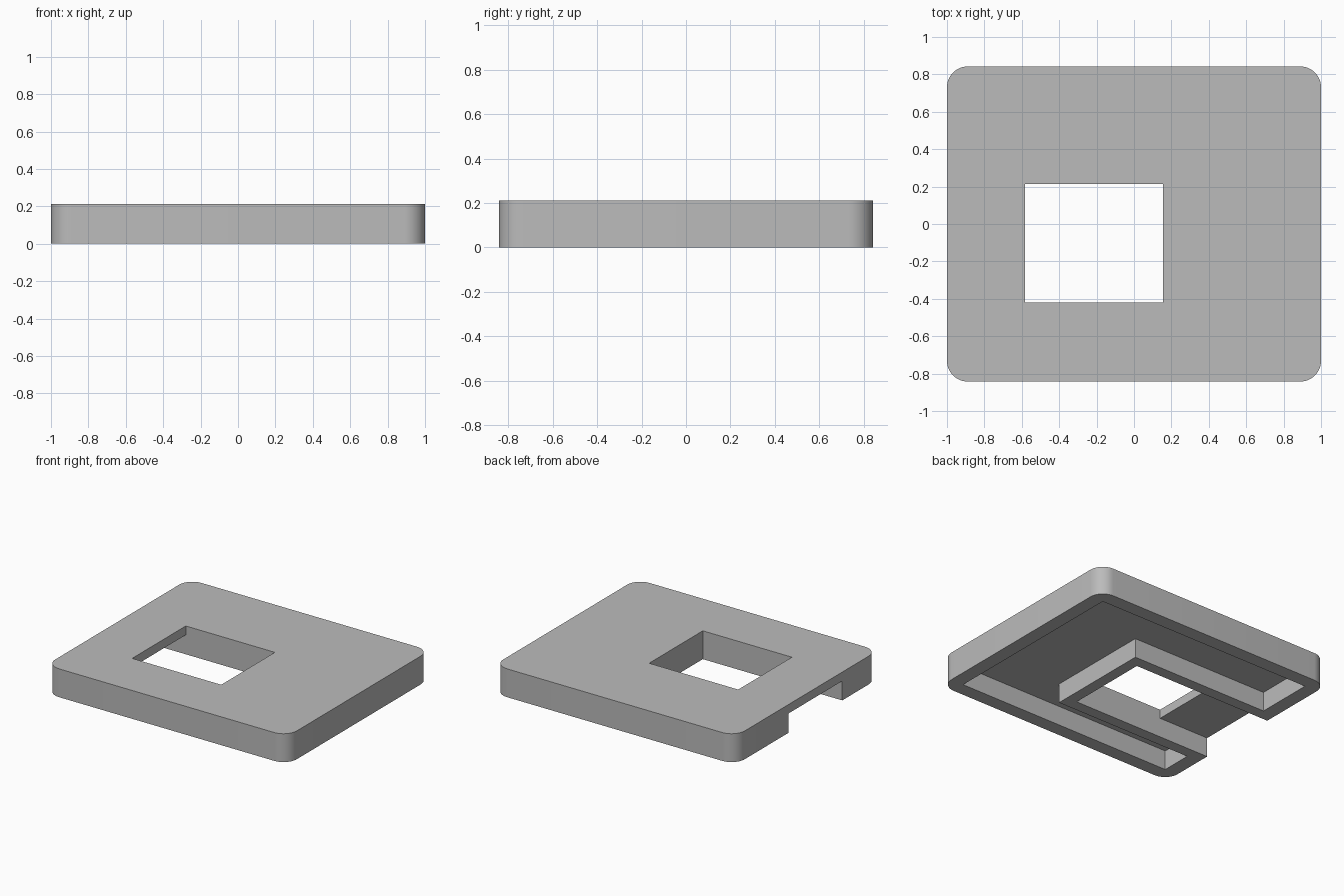
import bpy
import bmesh
import math
from mathutils import Vector

cube = bpy.data.objects.get("Cube")
if cube:
    bpy.data.objects.remove(cube, do_unlink=True)

HALF_X, HALF_Y, HEIGHT = 1.0, 0.842, 0.212
RADIUS, CEILING = 0.11, 0.145
RIM, RIB = 0.105, 0.085
HOLE_X = (-0.583, 0.155)
HOLE_Y = (-0.42, 0.215)


def prism(name, outline, sweep):
    """Solid made by sweeping a closed outline along a vector."""
    bm = bmesh.new()
    base = bm.faces.new([bm.verts.new(p) for p in outline])
    swept = bmesh.ops.extrude_face_region(bm, geom=[base])["geom"]
    verts = [v for v in swept if isinstance(v, bmesh.types.BMVert)]
    bmesh.ops.translate(bm, verts=verts, vec=Vector(sweep))
    bmesh.ops.recalc_face_normals(bm, faces=bm.faces)
    mesh = bpy.data.meshes.new(name)
    bm.to_mesh(mesh)
    bm.free()
    obj = bpy.data.objects.new(name, mesh)
    bpy.context.collection.objects.link(obj)
    return obj


def rounded_outline(hx, hy, r, steps=12):
    points = []
    for quarter, (sx, sy) in enumerate([(1, 1), (-1, 1), (-1, -1), (1, -1)]):
        for i in range(steps + 1):
            a = (quarter + i / steps) * math.pi / 2
            points.append((sx * (hx - r) + r * math.cos(a),
                           sy * (hy - r) + r * math.sin(a), 0))
    return points


def cut(target, cutter):
    cutter.hide_render = True
    mod = target.modifiers.new("cut", "BOOLEAN")
    mod.operation = "DIFFERENCE"
    mod.solver = "EXACT"
    mod.object = cutter
    bpy.ops.object.select_all(action="DESELECT")
    bpy.context.view_layer.objects.active = target
    target.select_set(True)
    bpy.ops.object.modifier_apply(modifier=mod.name)
    bpy.data.objects.remove(cutter, do_unlink=True)


# Rounded cover body
cover = prism("cover_plate", rounded_outline(HALF_X, HALF_Y, RADIUS), (0, 0, HEIGHT))

# Hollow underside, wrapping around the ribs beside the window
ix, iy = HALF_X - RIM, HALF_Y - RIM
rib_x, rib_low, rib_high = HOLE_X[1] + RIB, HOLE_Y[0] - RIB, HOLE_Y[1] + RIB
hollow = [(-ix, -iy), (ix, -iy), (ix, iy), (-ix, iy),
          (-ix, rib_high), (rib_x, rib_high), (rib_x, rib_low), (-ix, rib_low)]
cut(cover, prism("hollow_cutter", [(x, y, -0.1) for x, y in hollow],
                 (0, 0, CEILING + 0.1)))

# Window through the top, joined to a channel leaving by the side
channel = [(-1.1, -0.1), (HOLE_X[1], -0.1), (HOLE_X[1], 0.3),
           (HOLE_X[0], 0.3), (HOLE_X[0], CEILING), (-1.1, CEILING)]
cut(cover, prism("channel_cutter", [(x, HOLE_Y[0], z) for x, z in channel],
                 (0, HOLE_Y[1] - HOLE_Y[0], 0)))

# Plain grey finish
grey = bpy.data.materials.new("plain_grey")
grey.use_nodes = True
colour = (0.5, 0.5, 0.5, 1)
grey.diffuse_color = colour
grey.node_tree.nodes["Principled BSDF"].inputs["Base Color"].default_value = colour
cover.data.materials.clear()
cover.data.materials.append(grey)

bpy.context.view_layer.objects.active = cover
cover.select_set(True)
bpy.ops.object.shade_smooth_by_angle(angle=math.radians(30))
